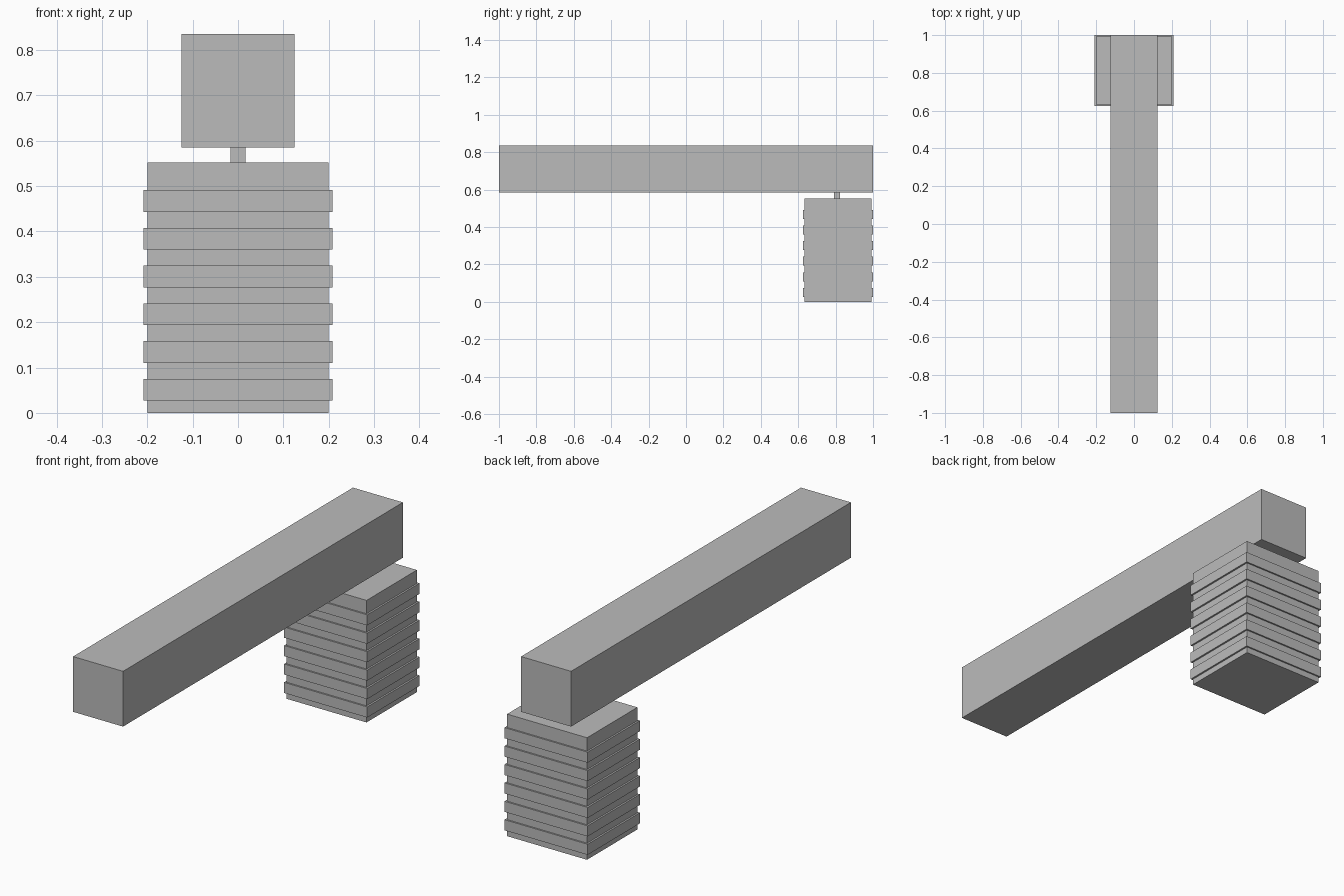
import bpy

cube = bpy.data.objects.get("Cube")
if cube:
    bpy.data.objects.remove(cube, do_unlink=True)

grey = bpy.data.materials.new("plain grey")
grey.use_nodes = True
colour = (0.5, 0.5, 0.5, 1)
grey.diffuse_color = colour
grey.node_tree.nodes["Principled BSDF"].inputs["Base Color"].default_value = colour


def box(name, x, y, z):
    """Box with half-width x, spanning the y and z ranges."""
    bpy.ops.mesh.primitive_cube_add(size=1, location=(0, sum(y) / 2, sum(z) / 2))
    obj = bpy.context.object
    obj.name = name
    obj.scale = (2 * x, y[1] - y[0], z[1] - z[0])
    bpy.ops.object.transform_apply(location=False, rotation=False, scale=True)
    obj.data.materials.append(grey)
    return obj


# Overhanging beam and the short rod below it
box("beam", 0.125, (-1, 1), (0.585, 0.835))
box("hanger_rod", 0.017, (0.79, 0.824), (0.55, 0.587))

# Hanging block
box("hanging_block", 0.2, (0.633, 0.993), (0, 0.552))

# Six raised bands, evenly repeated up the block
bands = box("raised_bands", 0.208, (0.626, 1), (0.027, 0.075))
array = bands.modifiers.new("repeat", "ARRAY")
array.count = 6
array.use_relative_offset = False
array.use_constant_offset = True
array.constant_offset_displace = (0, 0, 0.0833)
